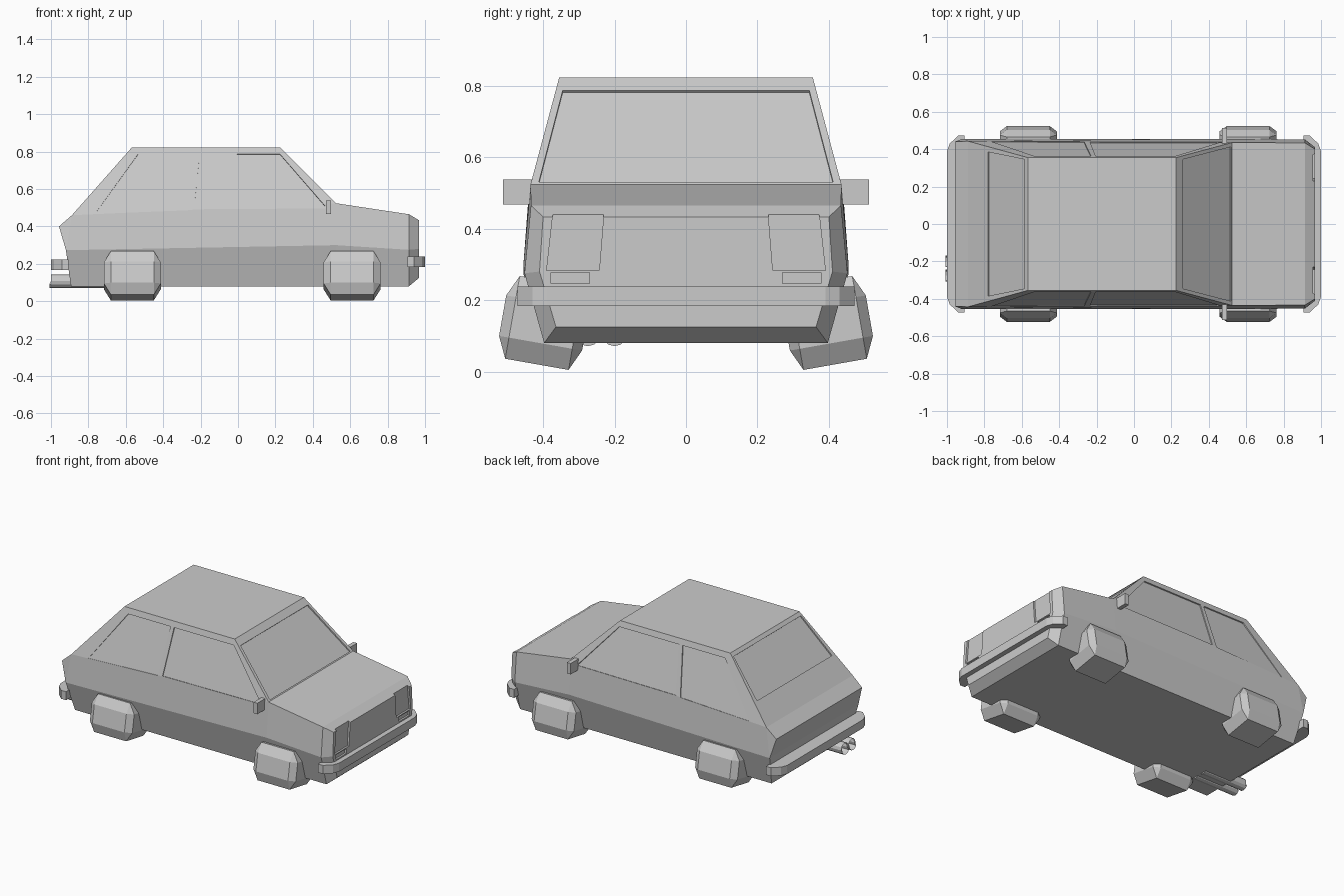
import bpy, bmesh, math
from mathutils import Vector, Matrix

cube = bpy.data.objects.get("Cube")
if cube:
    bpy.data.objects.remove(cube, do_unlink=True)

grey = bpy.data.materials.new("plain_grey")
grey.use_nodes = True
grey.diffuse_color = (0.6, 0.6, 0.6, 1)
grey.node_tree.nodes["Principled BSDF"].inputs["Base Color"].default_value = (0.6, 0.6, 0.6, 1)


def finish(name, bm):
    bmesh.ops.recalc_face_normals(bm, faces=bm.faces)
    mesh = bpy.data.meshes.new(name)
    bm.to_mesh(mesh)
    bm.free()
    mesh.materials.append(grey)
    obj = bpy.data.objects.new(name, mesh)
    bpy.context.collection.objects.link(obj)
    return obj


def prism(name, points, offset):
    """Solid made by sweeping a flat outline along an offset."""
    bm = bmesh.new()
    face = bm.faces.new([bm.verts.new(p) for p in points])
    swept = bmesh.ops.extrude_face_region(bm, geom=[face], use_keep_orig=True)["geom"]
    verts = [v for v in swept if isinstance(v, bmesh.types.BMVert)]
    bmesh.ops.translate(bm, vec=offset, verts=verts)
    return finish(name, bm)


def box(name, low, high):
    corners = [(low[0], low[1]), (high[0], low[1]), (high[0], high[1]), (low[0], high[1])]
    return prism(name, [(x, y, low[2]) for x, y in corners], (0, 0, high[2] - low[2]))


# Body shell: left half points, mirrored across y
half = {
    "sill_rear": (-.893, .397, .08), "sill_mid": (.524, .397, .08),
    "sill_front": (.914, .397, .08), "chin": (.968, .364, .125),
    "crease_rear": (-.92, .455, .273), "crease_mid": (.524, .455, .30),
    "crease_front": (.914, .452, .275), "crease_nose": (.968, .41, .28),
    "tail": (-.957, .44, .40), "deck": (-.888, .443, .46),
    "cowl": (.524, .435, .524), "hood": (.914, .434, .465),
    "nose": (.968, .40, .433),
    "roof_rear": (-.567, .355, .823), "roof_front": (.225, .355, .823),
}
side_faces = [
    "sill_rear sill_mid crease_mid crease_rear",
    "sill_mid sill_front crease_front crease_mid",
    "sill_front chin crease_nose crease_front",
    "crease_rear crease_mid cowl deck", "crease_rear deck tail",
    "crease_mid crease_front hood cowl", "crease_front crease_nose nose hood",
    "deck cowl roof_front roof_rear",
]
outline = ("sill_rear crease_rear tail deck roof_rear roof_front cowl hood "
           "nose crease_nose chin sill_front sill_mid").split()
bm = bmesh.new()
left = {k: bm.verts.new(p) for k, p in half.items()}
right = {k: bm.verts.new((x, -y, z)) for k, (x, y, z) in half.items()}
for names in side_faces:
    for side in (left, right):
        bm.faces.new([side[n] for n in names.split()])
for a, b in zip(outline, outline[1:] + outline[:1]):
    bm.faces.new([left[a], left[b], right[b], right[a]])
body = finish("body", bm)


def recess(points, normal, depth):
    """Sink a shallow panel into the body."""
    n = Vector(normal).normalized()
    cutter = prism("cutter", [Vector(p) - n * depth for p in points], n * (depth + .03))
    cutter.hide_render = True
    mod = body.modifiers.new("recess", 'BOOLEAN')
    mod.operation = 'DIFFERENCE'
    mod.solver = 'EXACT'
    mod.object = cutter
    bpy.context.view_layer.objects.active = body
    bpy.ops.object.modifier_apply(modifier=mod.name)
    bpy.data.objects.remove(cutter, do_unlink=True)


# Windscreen and rear window
recess([(.261, -.345, .787), (.261, .345, .787), (.518, .412, .53), (.518, -.412, .53)],
       (1, 0, 1), .008)
recess([(-.585, -.345, .803), (-.585, .345, .803), (-.78, .385, .582), (-.78, -.385, .582)],
       (-.363, 0, .321), .008)

# Side windows, headlights and indicators
side_windows = [
    [(-.205, .786), (.225, .786), (.476, .497), (-.235, .492)],
    [(-.23, .786), (-.267, .487), (-.765, .468), (-.535, .786)],
]
lamps = [
    [(.23, .445), (.372, .445), (.39, .283), (.243, .283)],
    [(.27, .246), (.378, .246), (.378, .277), (.27, .277)],
]
for s in (1, -1):
    for window in side_windows:
        recess([(x, s * (.355 + .26 * (.823 - z)), z) for x, z in window], (0, s, .26), .008)
    for lamp in lamps:
        recess([(.968, s * y, z) for y, z in lamp], (1, 0, 0), .012)

# Bumpers wrap round the corners
for name, s, z in (("front_bumper", 1, .183), ("rear_bumper", -1, .168)):
    plan = [(.905, .472), (.94, .472), (.985, .43), (1, .39)]
    plan += [(x, -y) for x, y in reversed(plan)]
    prism(name, [(s * x, y, z) for x, y in plan], (0, 0, .055))

# Wheels: chamfered blocks leaning in at the top
outer, inner = Vector((.152, .118, .1175)), Vector((.115, .09, .0575))
signs = [(i, j, k) for i in (-1, 1) for j in (-1, 1) for k in (-1, 1)]
for end, x in (("front", .61), ("rear", -.565)):
    for side, s in (("left", 1), ("right", -1)):
        bm = bmesh.new()
        for sign in signs:
            for axis in range(3):
                p = inner.copy()
                p[axis] = outer[axis]
                bm.verts.new([a * b for a, b in zip(p, sign)])
        bmesh.ops.convex_hull(bm, input=bm.verts)
        bmesh.ops.dissolve_limit(bm, angle_limit=.02, verts=bm.verts, edges=bm.edges)
        bm.transform(Matrix.Translation((x, s * .397, .136))
                     @ Matrix.Rotation(s * math.radians(10), 4, 'X'))
        finish(f"{end}_{side}_wheel", bm)

# Door mirrors
for side, s in (("left", 1), ("right", -1)):
    low, high = sorted((s * .42, s * .512))
    box(f"{side}_mirror", (.47, low, .467), (.497, high, .538))

# Twin exhaust pipes with hollow ends
for i, y in enumerate((-.275, -.2)):
    bm = bmesh.new()
    bmesh.ops.create_cone(bm, cap_ends=True, segments=12, radius1=.036, radius2=.036, depth=.3)
    bm.transform(Matrix.Translation((-.85, y, .107)) @ Matrix.Rotation(math.pi / 2, 4, 'Y'))
    bm.faces.ensure_lookup_table()
    mouth = min(bm.faces, key=lambda f: f.calc_center_median().x)
    bmesh.ops.inset_region(bm, faces=[mouth], thickness=.009)
    hole = bmesh.ops.extrude_face_region(bm, geom=[mouth])["geom"]
    bmesh.ops.translate(bm, vec=(.06, 0, 0),
                        verts=[v for v in hole if isinstance(v, bmesh.types.BMVert)])
    bmesh.ops.delete(bm, geom=[mouth], context='FACES')
    finish(f"exhaust_pipe_{i + 1}", bm)
